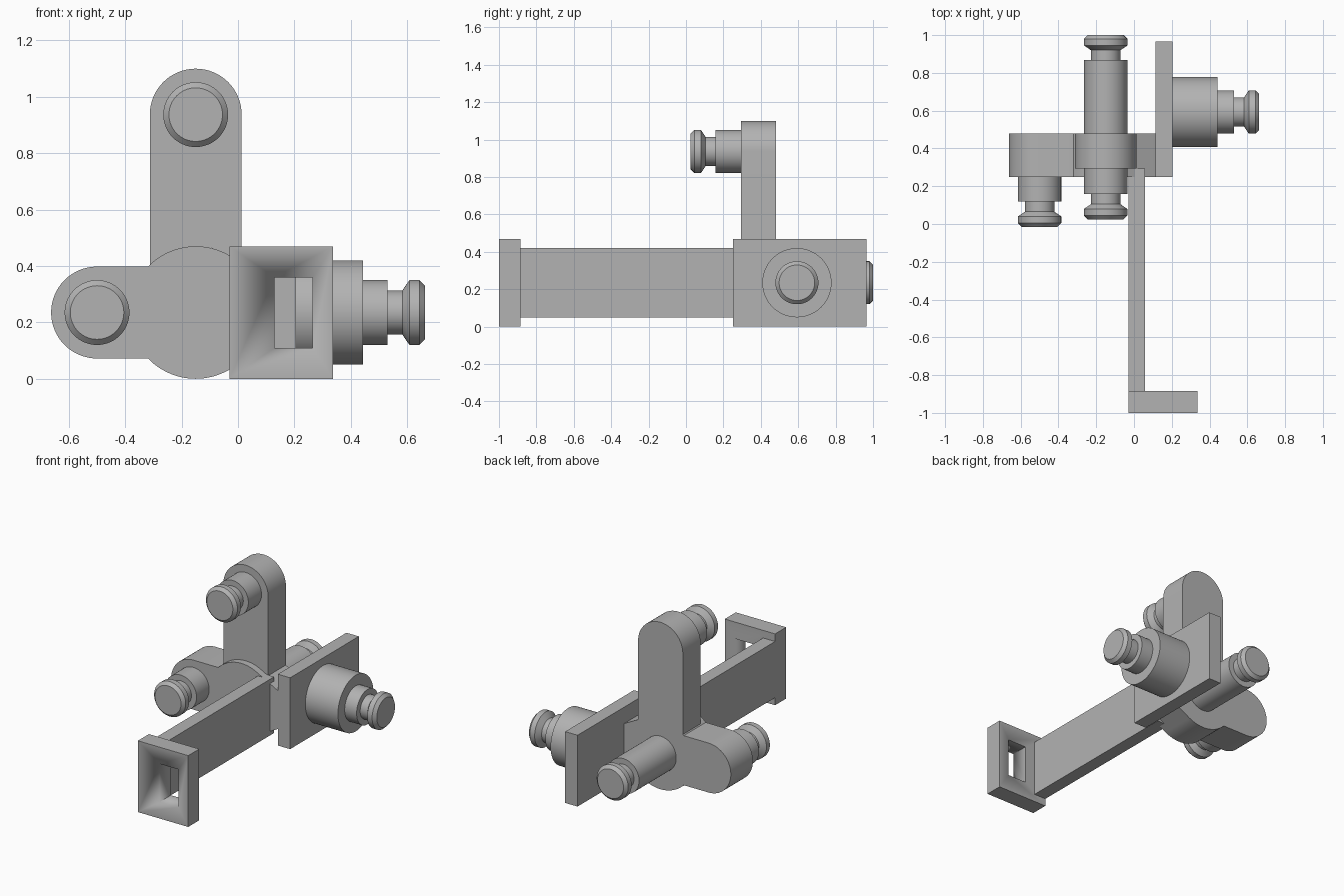
import bpy, bmesh
from math import sin, cos, asin, acos, radians, degrees
from mathutils import Matrix, Vector

cube = bpy.data.objects.get("Cube")
if cube:
    bpy.data.objects.remove(cube, do_unlink=True)

grey = bpy.data.materials.new("plain grey")
grey.use_nodes = True
colour = (0.45, 0.45, 0.45, 1)
grey.diffuse_color = colour
grey.node_tree.nodes["Principled BSDF"].inputs["Base Color"].default_value = colour


def finish(name, bm):
    bmesh.ops.recalc_face_normals(bm, faces=bm.faces)
    mesh = bpy.data.meshes.new(name)
    bm.to_mesh(mesh)
    bm.free()
    mesh.materials.append(grey)
    obj = bpy.data.objects.new(name, mesh)
    bpy.context.collection.objects.link(obj)
    bpy.ops.object.select_all(action='DESELECT')
    obj.select_set(True)
    bpy.context.view_layer.objects.active = obj
    bpy.ops.object.shade_smooth_by_angle(angle=radians(20))
    return obj


def box(name, x, y, z):
    bm = bmesh.new()
    bmesh.ops.create_cube(bm, size=1)
    for v in bm.verts:
        v.co = [(a + b) / 2 + c * (b - a) for c, (a, b) in zip(v.co, (x, y, z))]
    return finish(name, bm)


def arc(cx, cz, r, start, end, steps=32):
    angles = [radians(start + (end - start) * i / steps) for i in range(steps + 1)]
    return [(cx + r * cos(a), cz + r * sin(a)) for a in angles]


def extrude_outline(name, points, y0, y1):
    """Extrude an x-z outline from y0 to y1."""
    bm = bmesh.new()
    face = bm.faces.new([bm.verts.new((x, y0, z)) for x, z in points])
    new = bmesh.ops.extrude_face_region(bm, geom=[face])["geom"]
    bmesh.ops.translate(bm, vec=(0, y1 - y0, 0),
                        verts=[v for v in new if isinstance(v, bmesh.types.BMVert)])
    return finish(name, bm)


def turned(name, origin, direction, profile, segments=64):
    """Revolve (distance, radius) pairs about a direction from the origin."""
    bm = bmesh.new()
    rings = []
    for d, r in profile:
        rings.append([bm.verts.new((x, y, d)) for x, y in arc(0, 0, r, 0, 360, segments)[:-1]])
    for a, b in zip(rings, rings[1:]):
        for i in range(segments):
            j = (i + 1) % segments
            bm.faces.new((a[i], a[j], b[j], b[i]))
    bm.faces.new(rings[0])
    bm.faces.new(rings[-1])
    turn = Vector((0, 0, 1)).rotation_difference(Vector(direction)).to_matrix().to_4x4()
    bm.transform(Matrix.Translation(origin) @ turn)
    return finish(name, bm)


def peg(name, origin, direction, shank, collar=()):
    """Peg with a shank, narrow neck and chamfered head."""
    base = collar[-1][0] if collar else 0
    end = base + shank
    turned(name, origin, direction, list(collar) + [
        (base, PEG_R), (end, PEG_R), (end, 0.078), (end + 0.053, 0.078),
        (end + 0.078, PEG_R), (end + 0.113, PEG_R), (end + 0.133, 0.095)])


PEG_R = 0.115
HUB_X, HUB_Z, HUB_R, ARM_R = -0.15, 0.235, 0.235, 0.163
LEFT_X, TOP_Z = -0.5, 0.937
FRONT, STEP, BACK = 0.25, 0.295, 0.48

# Hub with rounded side arm and a tapered web reaching the side plate
side = degrees(asin(ARM_R / HUB_R))
taper = 63
outline = arc(LEFT_X, HUB_Z, ARM_R, 90, 270)
outline += arc(HUB_X, HUB_Z, HUB_R, 180 + side, 360 - taper)
outline += [(0.115, 0.108), (0.115, 0.362)]
outline += arc(HUB_X, HUB_Z, HUB_R, taper, 180 - side)
extrude_outline("hub_and_side_arm", outline, FRONT, BACK)

# Upright arm, seated on the hub rim
seat = degrees(acos(ARM_R / HUB_R))
outline = arc(HUB_X, TOP_Z, ARM_R, 0, 180)
outline += arc(HUB_X, HUB_Z, HUB_R, 180 - seat, seat)
extrude_outline("upright_arm", outline, STEP, BACK)

# Side plate and long bar
box("side_plate", (0.115, 0.205), (FRONT, 0.965), (0, 0.47))
box("long_bar", (-0.03, 0.057), (-0.885, STEP), (0.05, 0.42))

# End plate with a rectangular window
plate = box("end_plate", (-0.03, 0.337), (-1, -0.885), (0, 0.47))
cutter = box("window_cutter", (0.13, 0.265), (-1.1, -0.8), (0.11, 0.36))
cutter.hide_render = True
cutter.hide_viewport = True
cut = plate.modifiers.new("window", 'BOOLEAN')
cut.operation = 'DIFFERENCE'
cut.solver = 'EXACT'
cut.object = cutter

# Pegs
peg("side_arm_peg", (LEFT_X, FRONT, HUB_Z), (0, -1, 0), 0.132)
peg("upright_arm_peg", (HUB_X, STEP, TOP_Z), (0, -1, 0), 0.137)
peg("rear_peg", (HUB_X, BACK, HUB_Z), (0, 1, 0), 0.387)
peg("plate_peg", (0.205, 0.593, HUB_Z), (1, 0, 0), 0.087, [(0, 0.185), (0.238, 0.185)])
